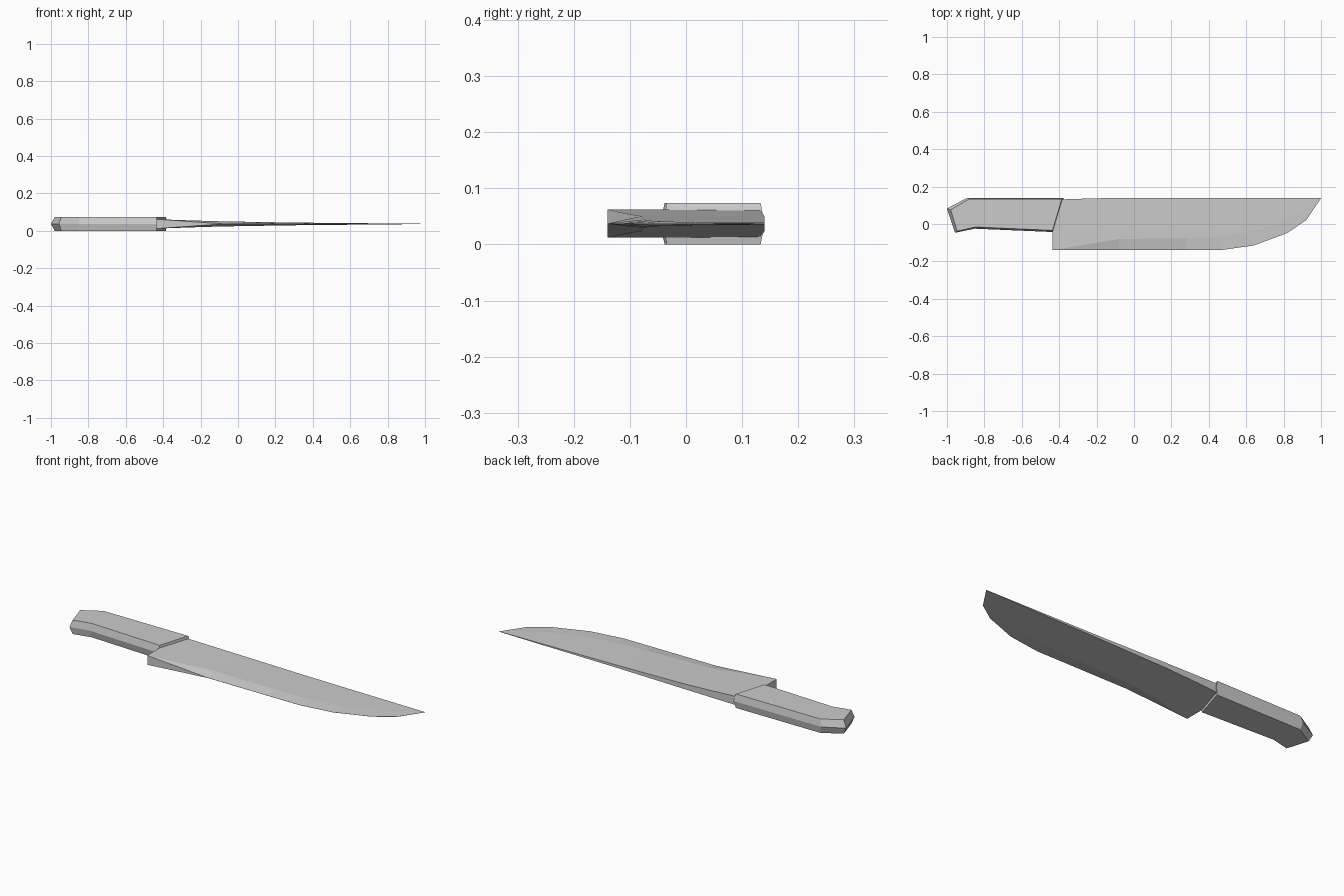
import bpy, bmesh

ZC = 0.037


def loft(name, rings, smooth=False):
    """Skin equal-length closed rings and cap both ends."""
    bm = bmesh.new()
    vr = [[bm.verts.new(p) for p in ring] for ring in rings]
    n = len(vr[0])
    for a, b in zip(vr, vr[1:]):
        for i in range(n):
            j = (i + 1) % n
            bm.faces.new((a[i], a[j], b[j], b[i]))
    bm.faces.new(vr[0])
    bm.faces.new(vr[-1])
    bmesh.ops.remove_doubles(bm, verts=bm.verts[:], dist=1e-5)
    bmesh.ops.recalc_face_normals(bm, faces=bm.faces[:])
    mesh = bpy.data.meshes.new(name)
    bm.to_mesh(mesh)
    bm.free()
    obj = bpy.data.objects.new(name, mesh)
    bpy.context.collection.objects.link(obj)
    return obj


# Handle: wide outline at mid height, slightly inset flat faces above and below
middle = [(-1.0, 0.083), (-0.892, 0.14), (-0.376, 0.14),
          (-0.428, -0.036), (-0.852, -0.017), (-0.957, -0.043)]
flat = [(-0.98, 0.076), (-0.882, 0.133), (-0.386, 0.133),
        (-0.434, -0.043), (-0.852, -0.025), (-0.945, -0.043)]
# the lower side narrows towards the mid ridge at the guard, so keep ridge outermost
middle[3], flat[3] = (-0.430, -0.043), (-0.436, -0.034)
middle[4], flat[4] = (-0.852, -0.025), (-0.848, -0.016)
middle[5], flat[5] = (-0.957, -0.047), (-0.945, -0.038)
loft("handle", [[(x, y, z) for x, y in outline]
                for outline, z in ((flat, 0), (middle, ZC), (flat, 2 * ZC))])

# Blade stations: x, spine y, ridge y, edge y, body half thickness, edge half thickness
stations = [
    (-0.435, 0.130, -0.139, -0.14, 0.0250, 0.0250),
    (-0.25, 0.136, -0.109, -0.14, 0.0185, 0.0120),
    (-0.08, 0.140, -0.080, -0.14, 0.0135, 0.0003),
    (0.28, 0.140, -0.076, -0.14, 0.0075, 0.0003),
    (0.46, 0.140, -0.066, -0.14, 0.0056, 0.0003),
    (0.64, 0.140, -0.040, -0.115, 0.0040, 0.0003),
    (0.82, 0.140, 0.025, -0.048, 0.0024, 0.0003),
    (0.92, 0.140, 0.080, 0.020, 0.0014, 0.0003),
    (1.0, 0.140, 0.139, 0.138, 0.0006, 0.0003),
]
loft("blade", [[(x, s, ZC + h), (x, r, ZC + h), (x, e, ZC + t),
                (x, e, ZC - t), (x, r, ZC - h), (x, s, ZC - h)]
               for x, s, r, e, h, t in stations])
